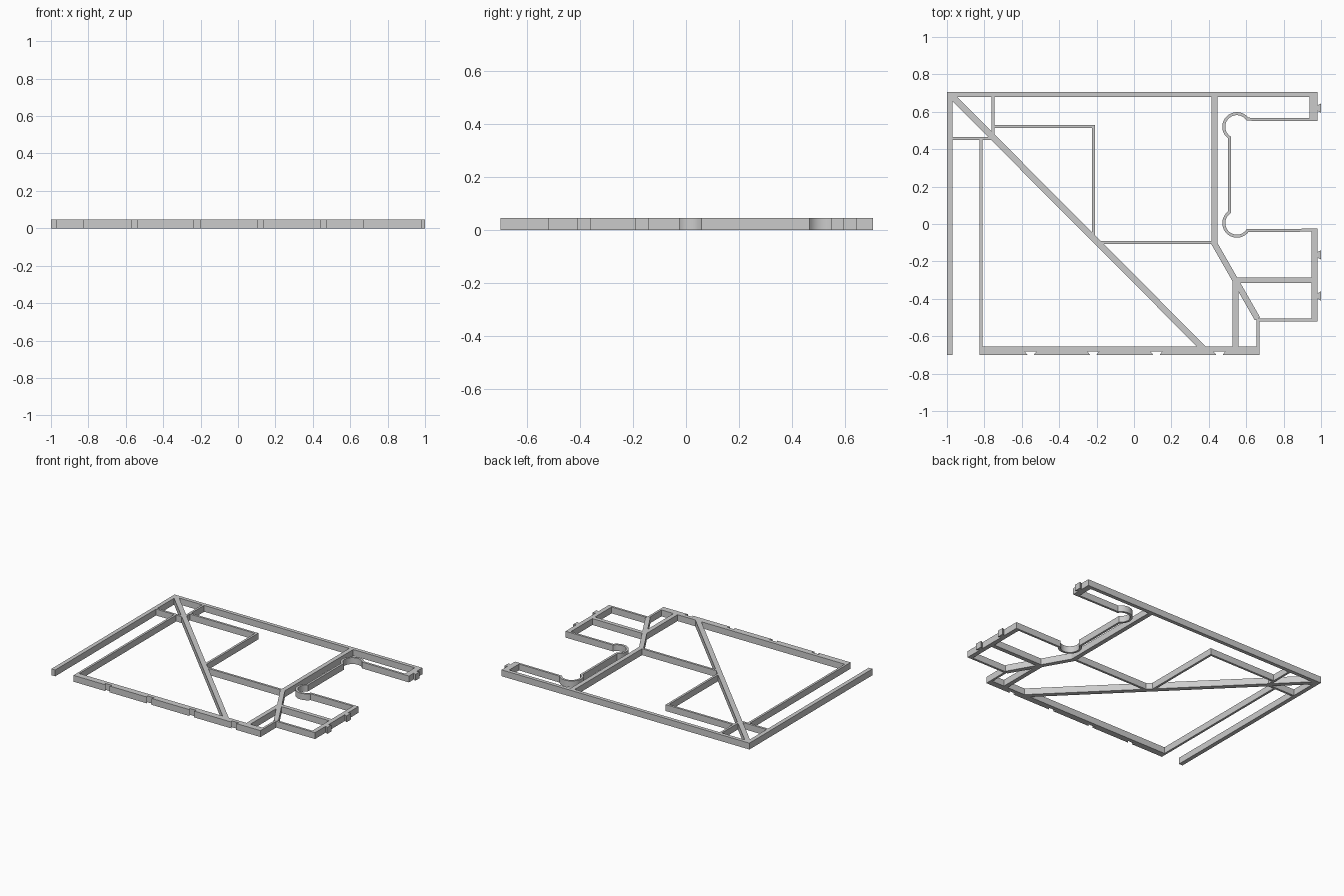
import bpy, bmesh, math
from mathutils import Vector

HEIGHT = 0.046
THIN = 0.016
WIDE = 0.032

old = bpy.data.objects.get("Cube")
if old:
    bpy.data.objects.remove(old, do_unlink=True)

grey = bpy.data.materials.new("light grey")
grey.use_nodes = True
colour = (0.6, 0.6, 0.6, 1)
grey.diffuse_color = colour
grey.node_tree.nodes["Principled BSDF"].inputs["Base Color"].default_value = colour


def prism(name, outline):
    """Extrude a flat outline up from the ground."""
    bm = bmesh.new()
    base = bm.faces.new([bm.verts.new((p[0], p[1], 0)) for p in outline])
    top = bmesh.ops.extrude_face_region(bm, geom=[base])["geom"]
    verts = [v for v in top if isinstance(v, bmesh.types.BMVert)]
    bmesh.ops.translate(bm, verts=verts, vec=(0, 0, HEIGHT))
    bmesh.ops.recalc_face_normals(bm, faces=bm.faces)
    mesh = bpy.data.meshes.new(name)
    bm.to_mesh(mesh)
    bm.free()
    mesh.materials.append(grey)
    obj = bpy.data.objects.new(name, mesh)
    bpy.context.collection.objects.link(obj)
    return obj


def bar(name, x0, x1, y0, y1):
    return prism(name, [(x0, y0), (x1, y0), (x1, y1), (x0, y1)])


def wall(name, path, width):
    """Wall of constant width along a path, with mitred corners."""
    pts = [Vector(p) for p in path]
    dirs = [(b - a).normalized() for a, b in zip(pts, pts[1:])]
    left, right = [], []
    for i, p in enumerate(pts):
        d0, d1 = dirs[max(i - 1, 0)], dirs[min(i, len(dirs) - 1)]
        n0, n1 = Vector((-d0.y, d0.x)), Vector((-d1.y, d1.x))
        m = (n0 + n1).normalized()
        offset = m * (width / 2 / m.dot(n0))
        left.append(p + offset)
        right.append(p - offset)
    return prism(name, left + right[::-1])


def arc(cx, cy, radius, start, end, steps=24):
    angles = [math.radians(start + (end - start) * i / steps) for i in range(steps + 1)]
    return [(cx + radius * math.cos(a), cy + radius * math.sin(a)) for a in angles]


# Outer walls
bar("back_wall", -1, 0.98, 0.678, 0.705)
bar("right_wall", -1, -0.97, -0.7, 0.678)
bar("inner_right_wall", -0.825, -0.809, -0.656, 0.458)

# Front wall with dovetail slots
outline = [(-0.825, -0.655), (-0.825, -0.7)]
for x in (-0.553, -0.218, 0.12, 0.457):
    outline += [(x - 0.017, -0.7), (x - 0.03, -0.683), (x + 0.03, -0.683), (x + 0.017, -0.7)]
outline += [(0.67, -0.7), (0.67, -0.655)]
prism("front_wall", outline)

# Long diagonal and the stepped walls beside it
wall("long_diagonal", [(-0.982, 0.692), (0.388, -0.683)], 0.034)
wall("corner_box", [(-0.985, 0.458), (-0.753, 0.458), (-0.753, 0.69)], THIN)
wall("upper_step", [(-0.753, 0.522), (-0.217, 0.522), (-0.217, -0.076)], THIN)
bar("lower_step", -0.195, 0.43, -0.106, -0.09)

# Bent divider and front left compartment
wall("bent_divider", [(0.43, 0.69), (0.43, -0.105), (0.66, -0.507)], WIDE)
bar("front_post", 0.526, 0.558, -0.66, -0.3)
bar("compartment_shelf", 0.55, 0.96, -0.316, -0.286)
wall("compartment_front", [(0.662, -0.66), (0.662, -0.513), (0.96, -0.513)], THIN)

# Left ends with flared tabs
bar("front_left_end", 0.948, 0.98, -0.521, -0.025)
bar("back_left_end", 0.938, 0.98, 0.55, 0.7)
for i, y in enumerate((0.62, -0.165, -0.385)):
    prism(f"tab_{i + 1}", [(0.979, y - 0.014), (1, y - 0.025), (1, y + 0.025), (0.979, y + 0.014)])

# Recess wall with two rounded corners
path = [(0.96, 0.558)]
path += arc(0.55, 0.52, 0.07, 35, 236)
path += arc(0.55, 0.005, 0.07, 124, 325)
path += [(0.96, -0.033)]
recess = wall("recess_wall", path, THIN)
bpy.ops.object.select_all(action="DESELECT")
recess.select_set(True)
bpy.context.view_layer.objects.active = recess
bpy.ops.object.shade_smooth_by_angle(angle=math.radians(30))
